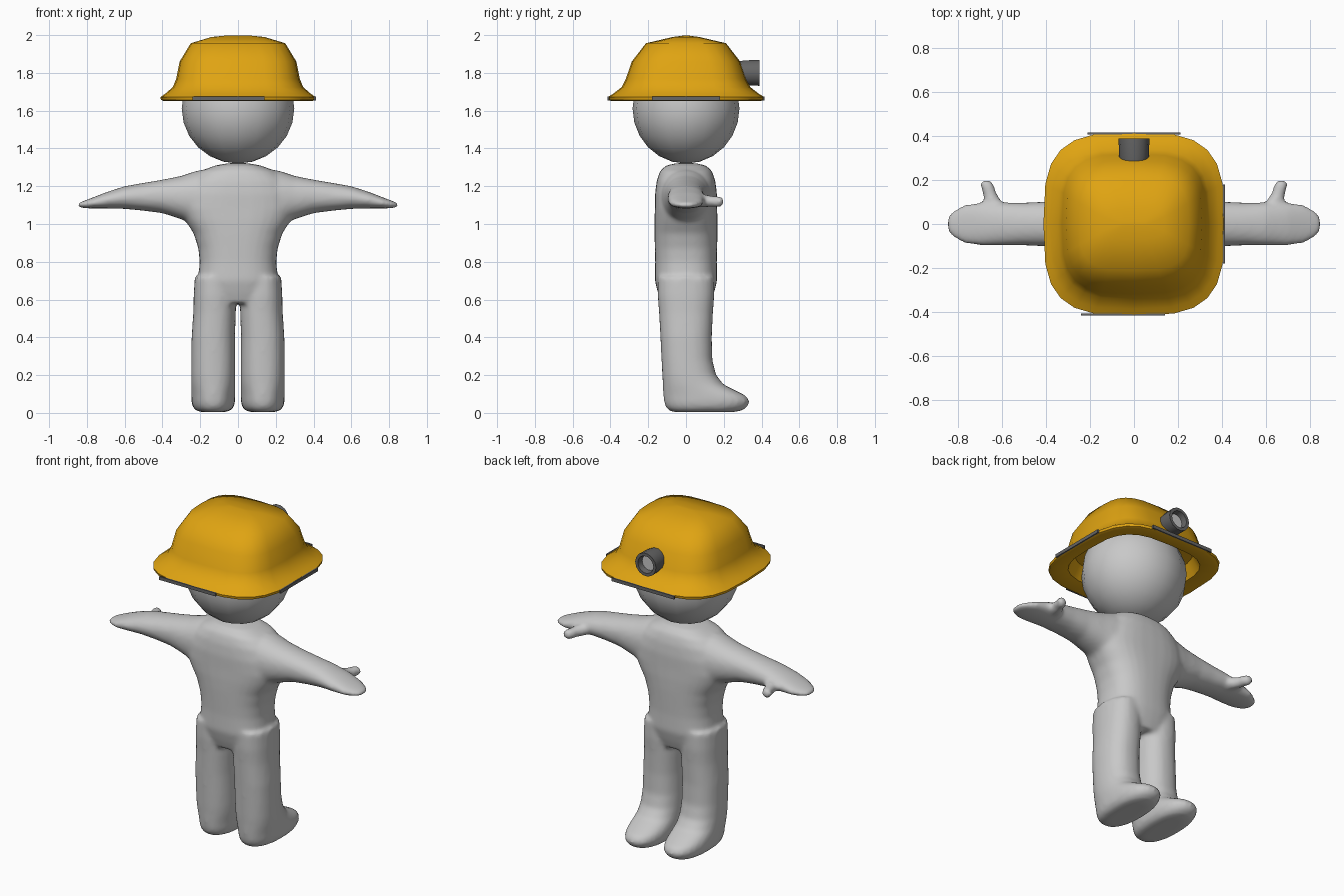
import bpy, bmesh, math
from mathutils import Vector


def material(name, rgb):
    m = bpy.data.materials.new(name)
    m.diffuse_color = (*rgb, 1)
    return m


SKIN = material("pale grey", (0.58, 0.58, 0.58))
YELLOW = material("safety yellow", (0.74, 0.37, 0.006))
DARK = material("dark grey", (0.13, 0.13, 0.13))


def loft(bm, axis, sections, n=2.0, count=24):
    """Stack superellipse rings along an axis: (position, centre a, centre b, half a, half b)."""
    a, b = [i for i in range(3) if i != axis]
    rings = []
    for t, ca, cb, ha, hb in sections:
        ring = []
        for k in range(count):
            ang = 2 * math.pi * k / count
            c, s = math.cos(ang), math.sin(ang)
            p = [0, 0, 0]
            p[axis] = t
            p[a] = ca + ha * math.copysign(abs(c) ** (2 / n), c)
            p[b] = cb + hb * math.copysign(abs(s) ** (2 / n), s)
            ring.append(bm.verts.new(p))
        rings.append(ring)
    for r, q in zip(rings, rings[1:]):
        for k in range(count):
            j = (k + 1) % count
            bm.faces.new((r[k], r[j], q[j], q[k]))
    caps = [bm.faces.new(rings[0]), bm.faces.new(rings[-1])]
    return caps


def finish(bm, name, mats, angle=40):
    bmesh.ops.recalc_face_normals(bm, faces=bm.faces)
    mesh = bpy.data.meshes.new(name)
    bm.to_mesh(mesh)
    bm.free()
    for m in mats:
        mesh.materials.append(m)
    ob = bpy.data.objects.new(name, mesh)
    bpy.context.collection.objects.link(ob)
    bpy.ops.object.select_all(action='DESELECT')
    bpy.context.view_layer.objects.active = ob
    ob.select_set(True)
    if angle:
        bpy.ops.object.shade_smooth_by_angle(angle=math.radians(angle))
    return ob


# Body: torso, arms, thumbs and legs blended into one soft skin
bm = bmesh.new()
torso = [(0.58, 0.17, 0.13), (0.64, 0.205, 0.15), (0.70, 0.212, 0.165), (0.80, 0.203, 0.163),
         (0.87, 0.21, 0.165), (0.95, 0.235, 0.167), (1.02, 0.28, 0.167), (1.08, 0.31, 0.165),
         (1.16, 0.30, 0.164), (1.23, 0.26, 0.155), (1.28, 0.20, 0.138), (1.31, 0.12, 0.105),
         (1.322, 0.05, 0.05)]
loft(bm, 2, [(z, 0, 0, hx, hy) for z, hx, hy in torso], 2.5, 32)
# Arm: x, bottom z, top z, half depth
arm = [(0.10, 0.98, 1.30, 0.14), (0.22, 0.99, 1.282, 0.13), (0.30, 1.025, 1.255, 0.115),
       (0.40, 1.057, 1.235, 0.102), (0.50, 1.07, 1.218, 0.097), (0.60, 1.08, 1.20, 0.098),
       (0.70, 1.082, 1.168, 0.098), (0.77, 1.082, 1.14, 0.088), (0.82, 1.084, 1.121, 0.062),
       (0.843, 1.09, 1.112, 0.036), (0.851, 1.096, 1.106, 0.012)]
# Leg and foot: z, half width, back y, front y
leg = [(0.004, 0.06, -0.06, 0.25), (0.012, 0.092, -0.09, 0.295), (0.03, 0.108, -0.108, 0.325),
       (0.06, 0.116, -0.117, 0.338), (0.09, 0.117, -0.12, 0.32), (0.12, 0.117, -0.122, 0.26),
       (0.15, 0.117, -0.123, 0.20), (0.20, 0.117, -0.126, 0.16), (0.28, 0.116, -0.13, 0.14),
       (0.40, 0.115, -0.136, 0.137), (0.53, 0.113, -0.143, 0.143), (0.62, 0.111, -0.15, 0.15),
       (0.72, 0.105, -0.15, 0.15)]
for s in (-1, 1):
    loft(bm, 0, [(s * x, 0, (lo + hi) / 2, h, (hi - lo) / 2) for x, lo, hi, h in arm], 2.2)
    loft(bm, 2, [(z, s * (0.131 if z < 0.5 else 0.124), (y0 + y1) / 2, h, (y1 - y0) / 2)
                 for z, h, y0, y1 in leg], 2.3)
    loft(bm, 1, [(0.04, s * 0.62, 1.125, 0.06, 0.035), (0.10, s * 0.64, 1.122, 0.042, 0.034),
                 (0.14, s * 0.655, 1.12, 0.032, 0.03), (0.18, s * 0.668, 1.118, 0.032, 0.03),
                 (0.20, s * 0.67, 1.118, 0.018, 0.018)], 2, 12)
body = finish(bm, "body", [SKIN], 0)
remesh = body.modifiers.new("blend", 'REMESH')
remesh.mode = 'VOXEL'
remesh.voxel_size = 0.012
remesh.use_smooth_shade = True
smooth = body.modifiers.new("soften", 'SMOOTH')
smooth.factor = 0.5
smooth.iterations = 8

# Head
bm = bmesh.new()
bmesh.ops.create_uvsphere(bm, u_segments=16, v_segments=12, radius=1)
for v in bm.verts:
    v.co = Vector((v.co.x * 0.298, v.co.y * 0.283, v.co.z * 0.292 + 1.612))
finish(bm, "head", [SKIN], 60)

# Helmet: squarish crown, flared brim, then the underside
bm = bmesh.new()
helmet = [(1.998, 0.06, 0.01), (1.99, 0.14, 0.07), (1.957, 0.25, 0.212), (1.86, 0.309, 0.287),
          (1.77, 0.327, 0.318), (1.725, 0.345, 0.34), (1.69, 0.385, 0.385), (1.672, 0.411, 0.415),
          (1.657, 0.408, 0.412), (1.65, 0.39, 0.392), (1.665, 0.32, 0.315), (1.74, 0.285, 0.28)]
loft(bm, 2, [(z, 0, 0, hx, hy) for z, hx, hy in helmet], 3.3, 24)
finish(bm, "helmet", [YELLOW], 50)

# Grey trim strips along the brim edge
strips = {"front_trim": ((-0.05, -0.411, 1.665), (0.38, 0.009, 0.02)),
          "back_trim": ((0, 0.411, 1.665), (0.42, 0.009, 0.02)),
          "side_trim": ((0.408, 0, 1.665), (0.009, 0.36, 0.02))}
for name, (pos, size) in strips.items():
    bm = bmesh.new()
    bmesh.ops.create_cube(bm, size=1)
    for v in bm.verts:
        v.co = Vector([p + c * d for p, c, d in zip(pos, v.co, size)])
    finish(bm, name, [DARK], 0)

# Head lamp: hollow tube with a pale lens
bm = bmesh.new()
lamp = [(0.26, 0.058), (0.31, 0.068), (0.388, 0.07), (0.388, 0.052), (0.355, 0.046)]
caps = loft(bm, 1, [(y, 0, 1.80, r, r) for y, r in lamp], 2, 14)
caps[1].material_index = 1
finish(bm, "head_lamp", [DARK, SKIN], 35)
